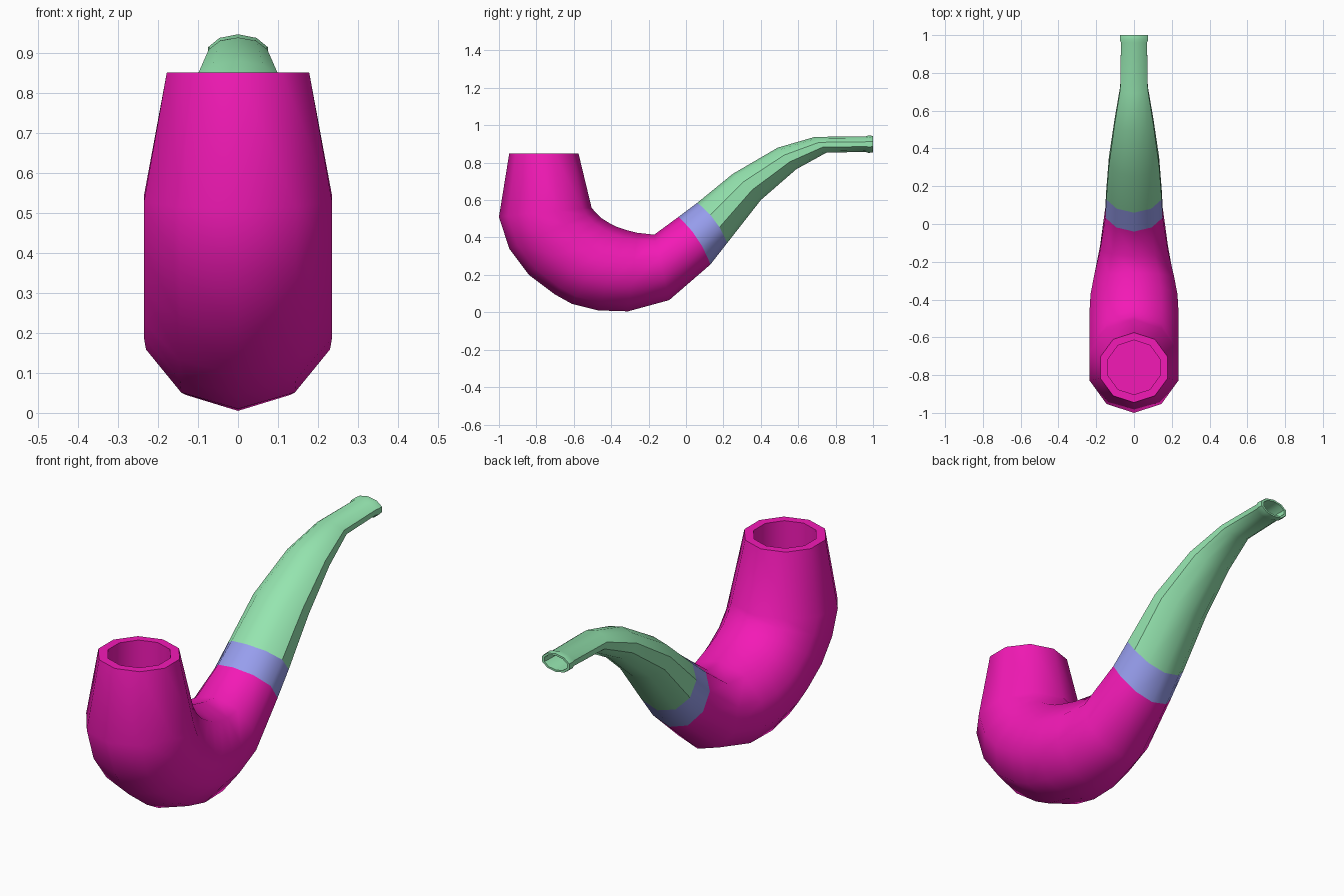
import bpy, bmesh, math
from mathutils import Vector

if "Cube" in bpy.data.objects:
    bpy.data.objects.remove(bpy.data.objects["Cube"])

SIDES = 10
WIDE = math.sin(math.radians(72))   # widest vertex of a decagon pointing up


def material(name, color):
    m = bpy.data.materials.new(name)
    m.diffuse_color = (*color, 1)
    m.use_nodes = True
    m.node_tree.nodes["Principled BSDF"].inputs["Base Color"].default_value = m.diffuse_color
    return m


def loft(name, rings, mat, cap_end=False):
    """Each ring: lower y, z, upper y, z, half width in x, bow along the path."""
    bm = bmesh.new()
    loops = []
    for y0, z0, y1, z1, width, bow in rings:
        low, high = Vector((0, y0, z0)), Vector((0, y1, z1))
        mid, up = (low + high) / 2, (high - low) / 2
        along = Vector((0, up.z, -up.y)).normalized()
        loop = []
        for i in range(SIDES):
            a = math.tau * i / SIDES
            p = mid + up * math.cos(a) + along * bow * math.sin(a) ** 2
            p.x = width / WIDE * math.sin(a)
            loop.append(bm.verts.new(p))
        loops.append(loop)
    for a, b in zip(loops, loops[1:]):
        for i in range(SIDES):
            j = (i + 1) % SIDES
            bm.faces.new((a[i], a[j], b[j], b[i]))
    if cap_end:
        bm.faces.new(loops[-1])
    bmesh.ops.recalc_face_normals(bm, faces=bm.faces)
    mesh = bpy.data.meshes.new(name)
    bm.to_mesh(mesh)
    bm.free()
    mesh.materials.append(mat)
    ob = bpy.data.objects.new(name, mesh)
    bpy.context.collection.objects.link(ob)
    bpy.ops.object.select_all(action='DESELECT')
    ob.select_set(True)
    bpy.context.view_layer.objects.active = ob
    bpy.ops.object.shade_smooth_by_angle(angle=math.radians(42))
    return ob


pink = material("bowl_pink", (0.9, 0.01, 0.47))
blue = material("collar_blue", (0.31, 0.34, 0.85))
green = material("stem_green", (0.3, 0.78, 0.43))

# Rings shared between neighbouring parts
collar_start = (0.13, 0.255, -0.04, 0.51, 0.152, 0.02)
collar_end = (0.22, 0.37, 0.06, 0.585, 0.147, 0.02)

# Bowl: curved shank, outer wall, rim, then chamber down to its floor
loft("bowl", [
    collar_start,
    (-0.09, 0.065, -0.17, 0.415, 0.18, 0),
    (-0.31, 0.005, -0.26, 0.425, 0.212, 0),
    (-0.47, 0.01, -0.32, 0.44, 0.23, 0),
    (-0.61, 0.045, -0.37, 0.457, 0.235, 0),
    (-0.70, 0.095, -0.41, 0.477, 0.235, 0),
    (-0.84, 0.20, -0.455, 0.505, 0.235, 0),
    (-0.945, 0.34, -0.485, 0.535, 0.235, 0),
    (-1.0, 0.51, -0.505, 0.56, 0.235, 0),
    (-0.945, 0.85, -0.575, 0.85, 0.178, 0),
    (-0.903, 0.85, -0.615, 0.85, 0.137, 0),
    (-0.903, 0.45, -0.615, 0.45, 0.137, 0),
], pink, cap_end=True)

# Collar band
loft("collar", [collar_start, collar_end], blue)

# Stem with a small lip and a bored mouthpiece
loft("stem", [
    collar_end,
    (0.40, 0.60, 0.25, 0.74, 0.133, 0.01),
    (0.59, 0.765, 0.49, 0.88, 0.103, 0),
    (0.75, 0.853, 0.69, 0.938, 0.073, 0),
    (0.96, 0.858, 0.96, 0.94, 0.069, 0),
    (0.975, 0.852, 0.975, 0.946, 0.075, 0),
    (1.0, 0.855, 1.0, 0.943, 0.073, 0),
    (1.0, 0.864, 1.0, 0.934, 0.06, 0),
    (0.90, 0.868, 0.90, 0.93, 0.055, 0),
], green, cap_end=True)
